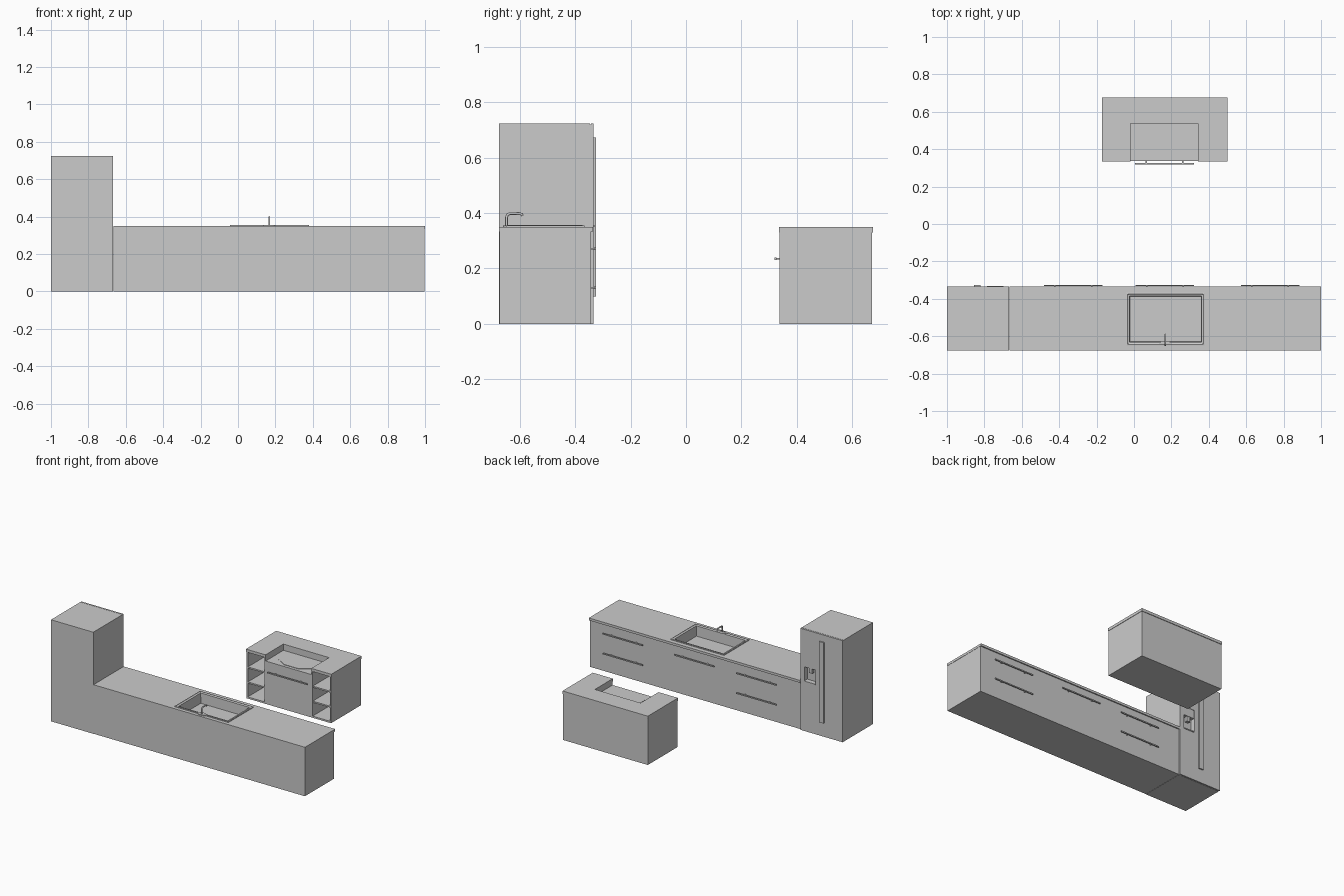
import bpy, bmesh, math

if "Cube" in bpy.data.objects:
    bpy.data.objects.remove(bpy.data.objects["Cube"])


def mesh_object(name, bm):
    bmesh.ops.recalc_face_normals(bm, faces=bm.faces)
    me = bpy.data.meshes.new(name)
    bm.to_mesh(me)
    bm.free()
    ob = bpy.data.objects.new(name, me)
    bpy.context.collection.objects.link(ob)
    return ob


def box(name, x, y, z):
    """Box from (min, max) ranges on each axis."""
    bm = bmesh.new()
    bmesh.ops.create_cube(bm, size=1)
    for v in bm.verts:
        v.co = [r[0] + (c + 0.5) * (r[1] - r[0]) for r, c in zip((x, y, z), v.co)]
    return mesh_object(name, bm)


def prism(name, sides, centre, rx, ry, z, turn=0.0):
    """Upright prism with an elliptical n-sided outline."""
    bm = bmesh.new()
    pts = [(centre[0] + rx * math.cos(turn + 2 * math.pi * i / sides),
            centre[1] + ry * math.sin(turn + 2 * math.pi * i / sides)) for i in range(sides)]
    f = bm.faces.new([bm.verts.new((px, py, z[0])) for px, py in pts])
    up = bmesh.ops.extrude_face_region(bm, geom=[f])["geom"]
    bmesh.ops.translate(bm, vec=(0, 0, z[1] - z[0]),
                        verts=[e for e in up if isinstance(e, bmesh.types.BMVert)])
    if not any(f.normal.z < 0 and f.calc_center_median().z < z[1] for f in bm.faces):
        bmesh.ops.holes_fill(bm, edges=bm.edges)
    return mesh_object(name, bm)


def cut(ob, cutter):
    cutter.hide_render = True
    cutter.hide_viewport = True
    cutter.display_type = 'WIRE'
    m = ob.modifiers.new("cut", 'BOOLEAN')
    m.operation = 'DIFFERENCE'
    m.solver = 'EXACT'
    m.object = cutter


def bar_handle(name, cx, z, face, out):
    """Horizontal bar on two posts; out is +1 or -1 along y."""
    def yr(a, b):
        return sorted((face + out * a, face + out * b))
    box(name + "_bar", (cx - .157, cx + .157), yr(.011, .018), (z - .004, z + .004))
    for s in (-1, 1):
        px = cx + s * .098
        box(name + "_post", (px - .004, px + .004), yr(-.002, .012), (z - .003, z + .003))


# Long counter with worktop
base = box("counter_base", (-.665, .998), (-.673, -.343), (0, .333))
top = box("counter_worktop", (-.665, 1), (-.675, -.335), (.333, .35))
sink_cut = box("sink_cutter", (-.03, .366), (-.636, -.379), (.27, .4))
cut(base, sink_cut)
cut(top, sink_cut)

# Inset sink: stacked rectangular loops joined by walls
bm = bmesh.new()
SX, SY = .168, -.508
loops = [(.211, .142, .349), (.211, .142, .355), (.204, .135, .356), (.198, .129, .352),
         (.192, .123, .352), (.190, .121, .28)]
rings = [[bm.verts.new((SX + sx * hx, SY + sy * hy, z))
          for sx, sy in ((-1, -1), (1, -1), (1, 1), (-1, 1))] for hx, hy, z in loops]
for a, b in zip(rings, rings[1:]):
    for i in range(4):
        j = (i + 1) % 4
        bm.faces.new((a[i], a[j], b[j], b[i]))
bm.faces.new(rings[-1])
mesh_object("sink", bm)

# Tap and its round mounting plate
prism("tap_plate", 20, (.167, -.643), .035, .018, (.349, .355))
cu = bpy.data.curves.new("tap", 'CURVE')
cu.dimensions = '3D'
cu.bevel_depth = .005
cu.bevel_resolution = 2
cu.use_fill_caps = True
path = [(-.648, .35), (-.648, .385), (-.645, .394), (-.637, .398), (-.602, .398),
        (-.594, .396), (-.591, .39)]
sp = cu.splines.new('POLY')
sp.points.add(len(path) - 1)
for p, (y, z) in zip(sp.points, path):
    p.co = (.167, y, z, 1)
bpy.context.collection.objects.link(bpy.data.objects.new("tap", cu))

# Drawer handles on the counter
for cx, heights in ((-.325, (.271, .13)), (.165, (.271,)), (.728, (.271, .13))):
    for z in heights:
        bar_handle("drawer_handle", cx, z, -.343, 1)

# Fridge: cabinet, seal, door with recessed dispenser, long handle
body = box("fridge_body", (-1, -.667), (-.675, -.346), (0, .723))
seal = box("fridge_seal", (-.996, -.671), (-.347, -.343), (.004, .719))
door = box("fridge_door", (-1, -.667), (-.344, -.334), (0, .723))
niche = box("dispenser_cutter", (-.785, -.699), (-.366, -.32), (.355, .515))
for part in (body, seal, door):
    cut(part, niche)
box("dispenser_panel", (-.785, -.699), (-.366, -.337), (.455, .515))
box("dispenser_spout", (-.755, -.729), (-.362, -.34), (.42, .456))
box("dispenser_tray", (-.785, -.699), (-.366, -.331), (.35, .357))
box("fridge_handle", (-.855, -.82), (-.336, -.325), (.098, .673))

# Island: shell, central cabinet and open shelf columns
XL, XR, NL, NR = -.169, .497, -.018, .342
box("island_back", (XL, XR), (.537, .671), (0, .332))
box("island_bottom", (XL, XR), (.337, .54), (0, .012))
box("island_cabinet", (NL, NR), (.337, .54), (.01, .305))
for side, x0, x1 in (("left", XL, NL), ("right", NR, XR)):
    outer = (x0, x0 + .01) if side == "left" else (x1 - .01, x1)
    inner = (x1 - .01, x1) if side == "left" else (x0, x0 + .01)
    box(side + "_outer_panel", outer, (.337, .54), (0, .332))
    box(side + "_inner_panel", inner, (.337, .54), (0, .332))
    for z in (.113, .22):
        box(side + "_shelf", (x0 + .005, x1 - .005), (.339, .54), (z - .005, z + .005))

# U-shaped island worktop
bm = bmesh.new()
outline = [(-.172, .335), (NL, .335), (NL, .536), (NR, .536), (NR, .335),
           (.5, .335), (.5, .675), (-.172, .675)]
lo, hi = [[bm.verts.new((x, y, z)) for x, y in outline] for z in (.33, .35)]
bm.faces.new(lo)
bm.faces.new(hi)
for i in range(8):
    j = (i + 1) % 8
    bm.faces.new((lo[i], lo[j], hi[j], hi[i]))
mesh_object("island_worktop", bm)

# Thin eight-sided plate in the lowered bay, and the cabinet handle
prism("hob_plate", 8, (.165, .436), .14, .084, (.304, .308), math.pi / 8)
bar_handle("island_handle", .163, .235, .337, -1)
